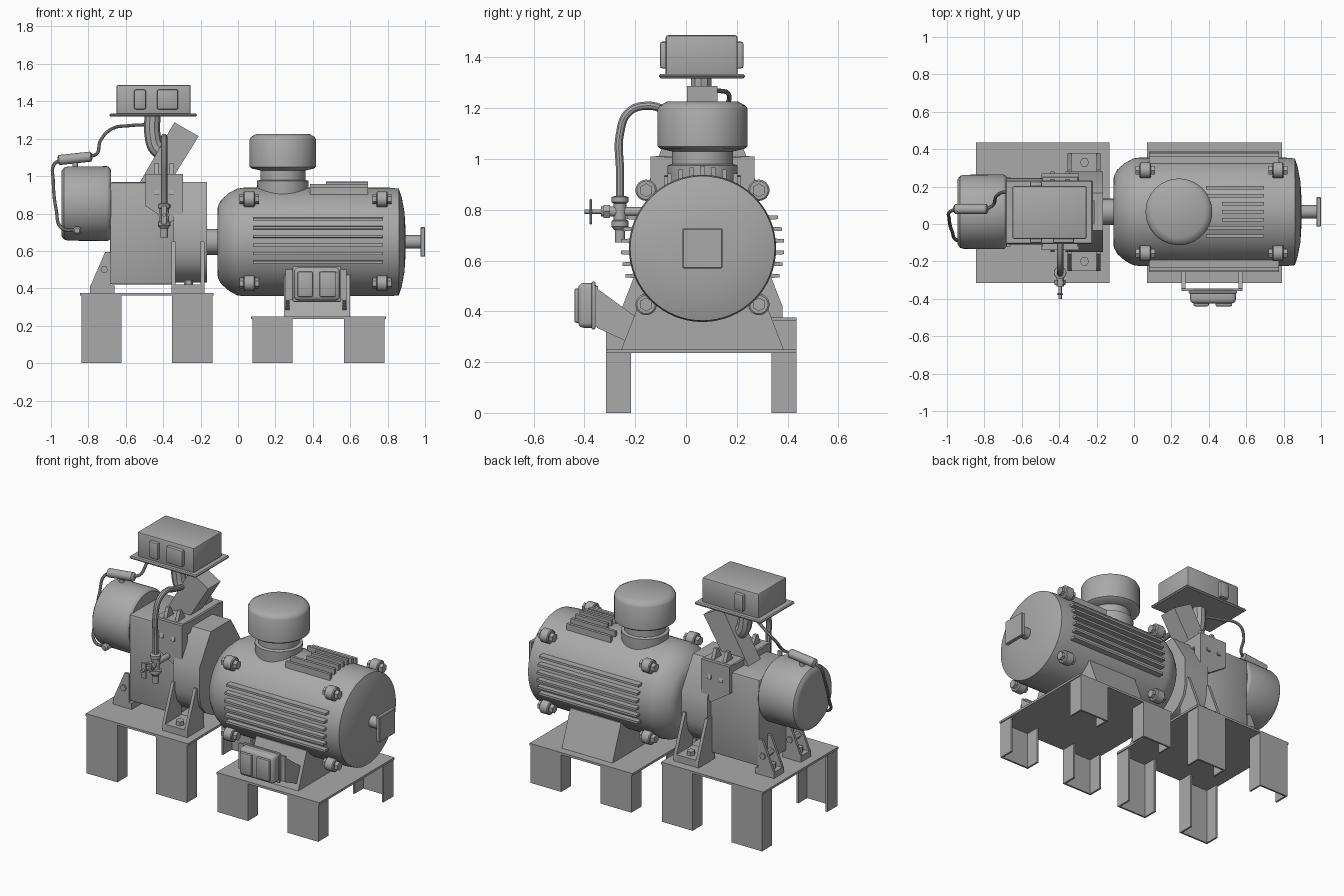
import bpy, bmesh, math
from mathutils import Matrix, Vector

if "Cube" in bpy.data.objects:
    bpy.data.objects.remove(bpy.data.objects["Cube"])

grey = bpy.data.materials.new("machine_grey")
grey.diffuse_color = (0.4, 0.4, 0.4, 1)
grey.use_nodes = True
grey.node_tree.nodes["Principled BSDF"].inputs["Base Color"].default_value = grey.diffuse_color
CY, CZ = 0.065, 0.648          # centre line of the motor


def finish(name, bm):
    bmesh.ops.recalc_face_normals(bm, faces=bm.faces)
    me = bpy.data.meshes.new(name)
    bm.to_mesh(me)
    bm.free()
    me.materials.append(grey)
    ob = bpy.data.objects.new(name, me)
    bpy.context.collection.objects.link(ob)
    return ob


def box(name, x0, x1, y0, y1, z0, z1, bevel=0, seg=2):
    bm = bmesh.new()
    bmesh.ops.create_cube(bm, size=1)
    for v in bm.verts:
        v.co = ((x0 + x1) / 2 + v.co.x * (x1 - x0), (y0 + y1) / 2 + v.co.y * (y1 - y0),
                (z0 + z1) / 2 + v.co.z * (z1 - z0))
    if bevel:
        bmesh.ops.bevel(bm, geom=bm.edges[:], offset=bevel, segments=seg, affect='EDGES', profile=0.5)
    return finish(name, bm)


def prism(name, pts, axis, a, b):
    """Extrude a 2D outline along x (pts = y,z) or along y (pts = x,z)."""
    bm = bmesh.new()
    place = (lambda p, t: (t, p[0], p[1])) if axis == 'x' else (lambda p, t: (p[0], t, p[1]))
    lo = [bm.verts.new(place(p, a)) for p in pts]
    hi = [bm.verts.new(place(p, b)) for p in pts]
    bm.faces.new(lo)
    bm.faces.new(hi)
    for i in range(len(pts)):
        j = (i + 1) % len(pts)
        bm.faces.new((lo[i], lo[j], hi[j], hi[i]))
    return finish(name, bm)


def turned(name, profile, centre, axis, sides=48):
    """Revolve (distance along axis, radius) points; both ends are capped."""
    bm = bmesh.new()
    rot = Vector((0, 0, 1)).rotation_difference(Vector(axis)).to_matrix().to_4x4()
    m = Matrix.Translation(centre) @ rot
    rings = []
    for t, r in profile:
        rings.append([bm.verts.new(m @ Vector((r * math.cos(k * math.tau / sides),
                      r * math.sin(k * math.tau / sides), t))) for k in range(sides)])
    for p, q in zip(rings, rings[1:]):
        for k in range(sides):
            n = (k + 1) % sides
            bm.faces.new((p[k], p[n], q[n], q[k]))
    bm.faces.new(rings[0])
    bm.faces.new(rings[-1])
    return finish(name, bm)


def rod(name, a, b, r, sides=24):
    a, b = Vector(a), Vector(b)
    return turned(name, [(0, r), ((b - a).length, r)], a, (b - a).normalized(), sides)


def tube(name, pts, r):
    cu = bpy.data.curves.new(name, 'CURVE')
    cu.dimensions, cu.bevel_depth, cu.bevel_resolution = '3D', r, 3
    cu.use_fill_caps, cu.resolution_u = True, 8
    sp = cu.splines.new('BEZIER')
    sp.bezier_points.add(len(pts) - 1)
    for bp, p in zip(sp.bezier_points, pts):
        bp.co = p
        bp.handle_left_type = bp.handle_right_type = 'AUTO'
    tmp = bpy.data.objects.new(name + "_curve", cu)
    bpy.context.collection.objects.link(tmp)
    bpy.context.view_layer.update()
    me = bpy.data.meshes.new_from_object(tmp.evaluated_get(bpy.context.evaluated_depsgraph_get()))
    bpy.data.objects.remove(tmp)
    me.materials.clear()
    me.materials.append(grey)
    bpy.context.collection.objects.link(bpy.data.objects.new(name, me))


# two stands: plate on four channel legs, open towards the middle
for nm, x0, x1, h, th in (("motor", 0.07, 0.79, 0.235, 0.014), ("gearbox", -0.845, -0.13, 0.362, 0.014)):
    box(nm + "_plate", x0, x1, -0.316, 0.436, h, h + th)
    for lx in (x0 + 0.007, x1 - 0.222):
        for side, y, s in (("front", -0.316, 1), ("back", 0.436, -1)):
            t, w, d = 0.012, 0.215, 0.1
            pts = [(0, 0), (w, 0), (w, d), (w - t, d), (w - t, t), (t, t), (t, d), (0, d)]
            leg = prism(nm + "_" + side + "_leg", [(lx + p, y + s * q) for p, q in pts], 'x', 0, h)
            for v in leg.data.vertices:      # stand the outline upright
                v.co = (v.co.y, v.co.z, v.co.x)
            if s > 0:
                leg.data.flip_normals()
            bm = bmesh.new()
            bm.from_mesh(leg.data)
            bmesh.ops.recalc_face_normals(bm, faces=bm.faces)
            bm.to_mesh(leg.data)
            bm.free()

# motor body, foot and shafts
turned("motor_body", [(-0.11, 0.15), (-0.108, 0.19), (-0.09, 0.225), (-0.05, 0.26), (-0.005, 0.285), (0.03, 0.29),
                      (0.81, 0.29), (0.86, 0.285), (0.875, 0.24), (0.89, 0.16), (0.895, 0.08)],
       (0, CY, CZ), (1, 0, 0), 64)
prism("motor_foot", [(-0.255, 0.249), (0.385, 0.249), (0.3, 0.47), (-0.17, 0.47)], 'x', 0.245, 0.6)
rod("coupling_shaft", (-0.2, CY, CZ), (-0.1, CY, CZ), 0.07, 32)
rod("output_shaft", (0.88, CY, CZ), (0.98, CY, CZ), 0.036)
box("output_flange", 0.975, 1.0, CY - 0.079, CY + 0.079, CZ - 0.079, CZ + 0.079, 0.004, 1)

# cooling fins on the sides and on top
for i in range(6):
    dz = 0.122 - i * 0.046
    w = math.sqrt(0.322 ** 2 - dz ** 2)
    for s in (-1, 1):
        y = CY + s * w
        prism("side_fin", [(CY + s * 0.2, CZ + dz - 0.011), (y, CZ + dz - 0.007), (y, CZ + dz + 0.007),
                           (CY + s * 0.2, CZ + dz + 0.011)], 'x', 0.08, 0.775)
for i in range(7):
    dy = (i - 3) * 0.043
    top = CZ + math.sqrt(0.322 ** 2 - dy ** 2)
    box("top_fin", 0.385 if abs(i - 3) > 1 else 0.47, 0.695, CY + dy - 0.009, CY + dy + 0.009, 0.85, top)

# bolted lugs round both motor ends
for x, d in ((0.06, -1), (0.77, 1)):
    for sy in (-1, 1):
        for sz in (-1, 1):
            c = Vector((x, CY + sy * 0.222, CZ + 0.004 + sz * 0.225))
            turned("lug", [(-0.03, 0.036), (-0.025, 0.042), (0.025, 0.042), (0.03, 0.036)], c, (1, 0, 0), 24)
            rod("lug_bolt", c - Vector((0.052, 0, 0)), c + Vector((0.052, 0, 0)), 0.027, 6)

# air cap on the motor
turned("air_cap", [(0.9, 0.135), (0.96, 0.138), (0.975, 0.138), (0.98, 0.12), (1.03, 0.12), (1.04, 0.165), (1.05, 0.178),
                   (1.195, 0.178), (1.21, 0.17), (1.226, 0.14)], (0.24, CY, 0), (0, 0, 1))

# switch box in front of the motor foot
box("switch_box", 0.3, 0.545, -0.425, -0.35, 0.335, 0.512, 0.022, 3)
box("switch_box_rim", 0.292, 0.552, -0.372, -0.356, 0.328, 0.518, 0.007)
for x0, x1 in ((0.318, 0.4), (0.435, 0.525)):
    box("switch_panel", x0, x1, -0.44, -0.41, 0.355, 0.49, 0.008)
for x in (0.255, 0.56):
    prism("switch_bracket", [(-0.35, 0.49), (-0.35, 0.335), (-0.23, 0.28), (-0.2, 0.38)], 'x', x, x + 0.02)
box("switch_back_plate", 0.255, 0.58, -0.358, -0.346, 0.34, 0.5)

# gearbox body and octagonal housing
box("gearbox", -0.685, -0.34, CY - 0.175, CY + 0.18, 0.42, 0.968, 0.012)
half = [(0.1, 0.968), (0.215, 0.78), (0.215, 0.6)] + \
       [(0.215 * math.cos(a), 0.6 - 0.18 * math.sin(a)) for a in (0.4, 0.8, 1.2)]
prism("coupling_housing", [(CY + y, z) for y, z in half] + [(CY - y, z) for y, z in reversed(half)],
      'x', -0.345, -0.165)
# saddle over the gearbox with side flaps and ribs
box("saddle_top", -0.495, -0.295, CY - 0.19, CY + 0.19, 0.93, 1.012, 0.006, 1)
for s in (-1, 1):
    ys = sorted((CY + s * 0.15, CY + s * 0.205))
    prism("saddle_flap", [(-0.495, 1.01), (-0.295, 1.01), (-0.295, 0.775), (-0.365, 0.755), (-0.495, 0.84)], 'y', *ys)
    for x in (-0.435, -0.355):
        prism("saddle_rib", [(CY + s * 0.09, 0.99), (CY + s * 0.13, 1.07), (CY + s * 0.15, 1.07),
                             (CY + s * 0.215, 0.9), (CY + s * 0.15, 0.9)], 'x', x - 0.011, x + 0.011)

# gearbox side feet: pad, two gussets, bolt
for s in (-1, 1):
    y0, y1 = sorted((CY + s * 0.15, CY + s * 0.315))
    box("side_foot_pad", -0.355, -0.18, y0, y1, 0.375, 0.42)
    for x in (-0.355, -0.2):
        prism("side_gusset", [(CY + s * 0.315, 0.376), (CY + s * 0.315, 0.42), (CY + s * 0.225, 0.65),
                              (CY + s * 0.15, 0.65), (CY + s * 0.15, 0.376)], 'x', x, x + 0.02)
    rod("side_foot_bolt", (-0.265, CY + s * 0.265, 0.4), (-0.265, CY + s * 0.265, 0.445), 0.025, 6)
    # gearbox end feet
    y = CY + s * 0.135
    box("end_foot_pad", -0.79, -0.66, y - 0.05, y + 0.05, 0.375, 0.415)
    for dy in (-0.05, 0.034):
        prism("end_gusset", [(-0.79, 0.376), (-0.79, 0.41), (-0.71, 0.595), (-0.68, 0.595), (-0.68, 0.376)],
              'y', y + dy, y + dy + 0.016)
    rod("end_foot_bolt", (-0.745, y, 0.4), (-0.745, y, 0.445), 0.022, 6)
    rod("end_cross_bolt", (-0.715, y - 0.06, 0.5), (-0.715, y + 0.06, 0.5), 0.02, 6)

# end drum
turned("end_drum", [(-0.945, 0.15), (-0.943, 0.175), (-0.93, 0.192), (-0.91, 0.198), (-0.7, 0.2), (-0.69, 0.196),
                    (-0.68, 0.185)], (0, CY, 0.853), (1, 0, 0))

# slanted chute and elbow pipe up to the control box
prism("chute", [(-0.34, 1.288), (-0.21, 1.213), (-0.38, 0.94), (-0.54, 0.94)], 'y', 0.003, 0.125)
tube("elbow_pipe", [(-0.457, 0.06, 1.33), (-0.457, 0.06, 1.22), (-0.435, 0.06, 1.15), (-0.37, 0.06, 1.11)], 0.043)

# control box
box("control_box", -0.65, -0.253, -0.08, 0.203, 1.325, 1.488, 0.01)
box("control_box_base", -0.687, -0.22, -0.107, 0.232, 1.318, 1.335, 0.006, 1)
for nm, x0, x1, y0, y1 in (("front_narrow", -0.555, -0.493, -0.102, -0.07),
                           ("front_wide", -0.433, -0.32, -0.102, -0.07),
                           ("back_narrow", -0.555, -0.493, 0.19, 0.226)):
    box(nm + "_panel", x0, x1, y0, y1, 1.357, 1.462, 0.008)

# hooked pipe with valve
PX, PY = -0.395, -0.26
tube("hooked_pipe", [(PX, PY, 0.75), (PX, PY, 0.95), (PX, PY, 1.1), (PX, -0.225, 1.185), (PX, -0.15, 1.21),
                     (PX, -0.07, 1.19), (PX, 0.03, 1.17)], 0.017)
turned("valve_body", [(0.72, 0.022), (0.735, 0.034), (0.755, 0.034), (0.76, 0.025), (0.825, 0.025), (0.83, 0.033),
                      (0.85, 0.033), (0.855, 0.02)], (PX, PY, 0), (0, 0, 1), 16)
rod("valve_spout", (PX, PY, 0.672), (PX, PY, 0.73), 0.02, 16)
rod("valve_neck", (PX, -0.335, 0.793), (PX, PY, 0.793), 0.02, 16)
rod("valve_nut", (PX, -0.325, 0.793), (PX, -0.3, 0.793), 0.03, 6)
rod("valve_stem", (PX, -0.4, 0.793), (PX, PY, 0.793), 0.009, 12)
box("valve_handle", PX - 0.016, PX + 0.016, -0.38, -0.37, 0.742, 0.842, 0.003, 1)
rod("valve_link", (PX, PY, 0.793), (PX, -0.08, 0.793), 0.018, 16)

# sensor capsule with thin hoses
a, b = Vector((-0.965, 0.08, 1.085)), Vector((-0.78, 0.08, 1.105))
turned("sensor_capsule", [(0, 0.015), (0.008, 0.027), (0.178, 0.027), (0.186, 0.015)], a, (b - a).normalized(), 20)
rod("sensor_mount", (-0.87, 0.08, 1.03), (-0.87, 0.08, 1.09), 0.015, 12)
tube("upper_hose", [(-0.79, 0.08, 1.105), (-0.755, 0.1, 1.12), (-0.735, 0.15, 1.19), (-0.68, 0.17, 1.25),
                    (-0.58, 0.12, 1.27), (-0.46, 0.06, 1.275)], 0.009)
tube("lower_hose", [(-0.95, 0.08, 1.087), (-0.985, 0.065, 1.06), (-0.988, 0.03, 0.98), (-0.972, -0.04, 0.82),
                    (-0.94, -0.09, 0.72), (-0.86, -0.095, 0.71)], 0.009)
turned("hose_fitting", [(0, 0.022), (0.045, 0.022), (0.055, 0.014)], (-0.86, -0.06, 0.71), (0, -1, 0), 16)

# smooth shading with sharp edges kept
bpy.ops.object.select_all(action='DESELECT')
for ob in bpy.context.collection.objects:
    ob.select_set(True)
    bpy.context.view_layer.objects.active = ob
bpy.ops.object.shade_smooth_by_angle(angle=math.radians(35))
